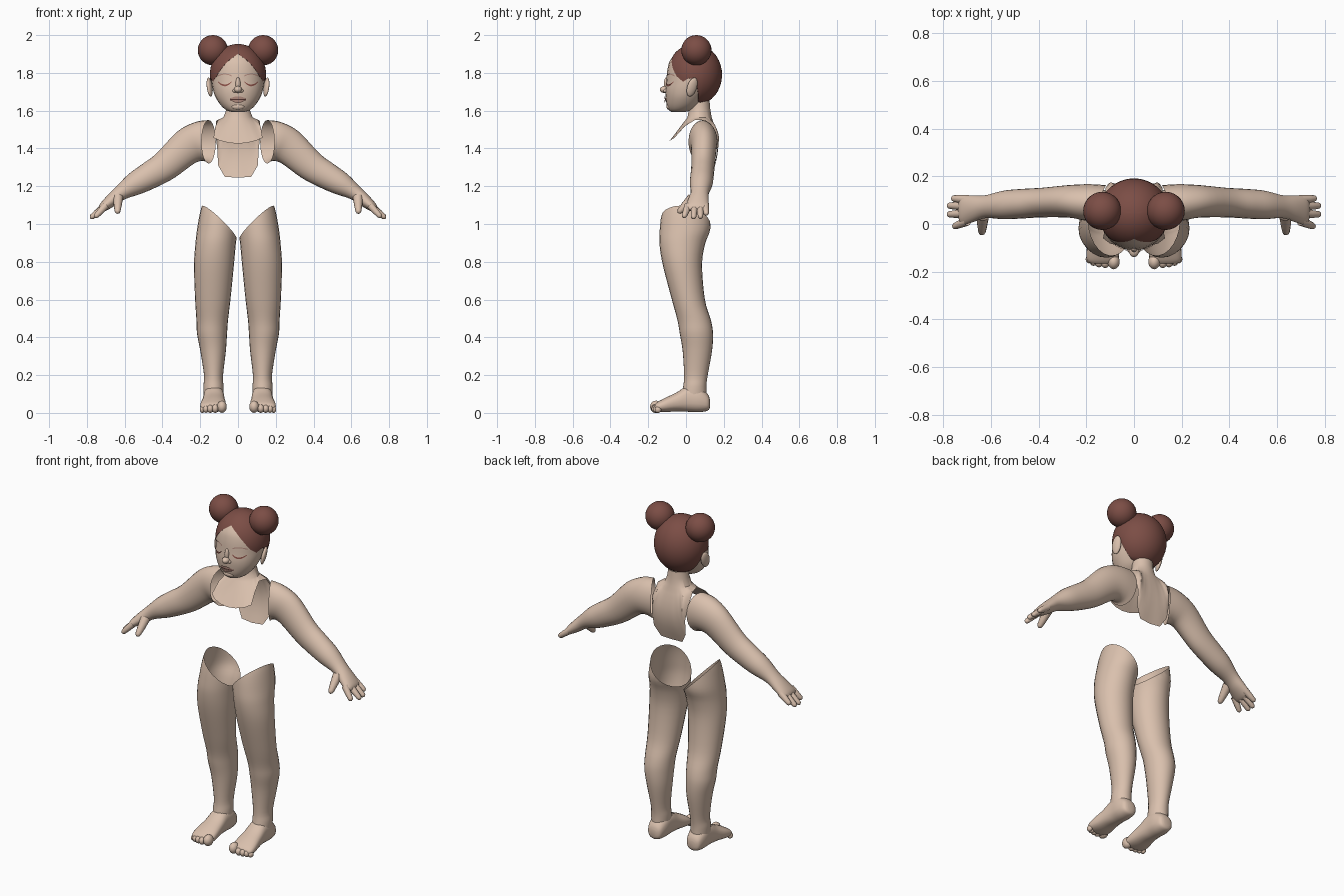
import bpy, bmesh, math
from mathutils import Vector, Matrix

if "Cube" in bpy.data.objects:
    bpy.data.objects.remove(bpy.data.objects["Cube"])


def material(name, rgb):
    m = bpy.data.materials.new(name)
    m.diffuse_color = (*rgb, 1)
    m.use_nodes = True
    m.node_tree.nodes["Principled BSDF"].inputs["Base Color"].default_value = m.diffuse_color
    return m


SKIN = material("skin", (0.70, 0.53, 0.42))
HAIR = material("hair_brown", (0.20, 0.075, 0.06))
LASH = material("lash_red_brown", (0.28, 0.09, 0.07))
LIP = material("lip", (0.46, 0.27, 0.22))
DARK = material("mouth_dark", (0.09, 0.035, 0.03))


def finish(name, bm, mat, angle=60):
    bmesh.ops.recalc_face_normals(bm, faces=bm.faces[:])
    me = bpy.data.meshes.new(name)
    bm.to_mesh(me)
    bm.free()
    me.materials.append(mat)
    ob = bpy.data.objects.new(name, me)
    bpy.context.collection.objects.link(ob)
    bpy.context.view_layer.objects.active = ob
    ob.select_set(True)
    bpy.ops.object.shade_smooth_by_angle(angle=math.radians(angle))
    ob.select_set(False)
    return ob


def smooth_rows(rows, n=4):
    """Catmull-Rom resampling of a list of number tuples."""
    out = []
    for i in range(len(rows) - 1):
        a, b, c, d = (rows[max(i - 1, 0)], rows[i], rows[i + 1], rows[min(i + 2, len(rows) - 1)])
        for k in range(n):
            t = k / n
            out.append(tuple(0.5 * (2 * q + (r - p) * t + (2 * p - 5 * q + 4 * r - s) * t * t
                                    + (3 * q - p - 3 * r + s) * t ** 3)
                             for p, q, r, s in zip(a, b, c, d)))
    return out + [rows[-1]]


def table(keys, x):
    for (x0, *a), (x1, *b) in zip(keys, keys[1:]):
        if x <= x1:
            t = max(0, (x - x0) / (x1 - x0))
            return [p + (q - p) * t for p, q in zip(a, b)]
    return keys[-1][1:]


def skin_rings(rings, closed=True, cap_start=False, cap_end=False):
    bm = bmesh.new()
    vs = [[bm.verts.new(p) for p in r] for r in rings]
    n = len(vs[0])
    for a, b in zip(vs, vs[1:]):
        for i in range(n if closed else n - 1):
            j = (i + 1) % n
            bm.faces.new((a[i], a[j], b[j], b[i]))
    if cap_start:
        bm.faces.new(vs[0])
    if cap_end:
        bm.faces.new(vs[-1])
    return bm


ANG = [2 * math.pi * i / 24 for i in range(24)]


def ball(name, loc, scale, mat, rot=(0, 0, 0), seg=20):
    bm = bmesh.new()
    bmesh.ops.create_uvsphere(bm, u_segments=seg, v_segments=seg * 2 // 3, radius=1)
    m = Matrix.Diagonal((*scale, 1))
    for axis, a in zip("XYZ", rot):
        m = Matrix.Rotation(a, 4, axis) @ m
    bm.transform(Matrix.Translation(loc) @ m)
    return finish(name, bm, mat)


def finger(name, a, b, r0, r1):
    """Rounded, tapered digit from a to b."""
    a, b = Vector(a), Vector(b)
    d = (b - a).normalized()
    u = d.orthogonal().normalized()
    v = d.cross(u)
    L = (b - a).length
    prof = [(0, r0), (0.5, (r0 + r1) / 2), (1 - r1 / L, r1), (1 - 0.4 * r1 / L, r1 * 0.8), (1, r1 * 0.25)]
    rings = [[a + d * L * t + (u * math.cos(q) + v * math.sin(q)) * r for q in ANG[::2]] for t, r in prof]
    finish(name, skin_rings(rings, cap_end=True), SKIN)


# Head: z, half width, front y, back y
HEAD = smooth_rows([(1.592, .03, -.075, -.01), (1.603, .062, -.09, .03), (1.63, .092, -.102, .07),
                    (1.67, .118, -.108, .10), (1.71, .132, -.110, .13), (1.755, .140, -.105, .16),
                    (1.82, .140, -.098, .17), (1.87, .122, -.082, .16), (1.92, .08, -.038, .12),
                    (1.94, .02, .02, .07)])
finish("head", skin_rings([[(w * math.sin(a), (f + b) / 2 + (f - b) / 2 * math.cos(a), z) for a in ANG]
                           for z, w, f, b in HEAD], cap_start=True, cap_end=True), SKIN)


def face_y(x, z):
    w, f, b = table(HEAD, z)
    return (f + b) / 2 + (f - b) / 2 * math.sqrt(max(0, 1 - (x / w) ** 2))


def face_strip(name, cx, hw, top, bottom, mat, lift):
    """Thin painted plate that follows the face."""
    rows = []
    for i in range(13):
        t = -1 + i / 6
        x = cx + hw * t
        rows.append([(x, face_y(x, z) - lift, z) for z in (top(t), bottom(t))])
    finish(name, skin_rings(rows, closed=False), mat)


# Face details
ball("nose", (0, -.114, 1.712), (.021, .025, .018), SKIN)
ball("nose_bridge", (0, -.104, 1.742), (.013, .013, .035), SKIN)
ball("chin", (0, -.088, 1.622), (.035, .016, .018), SKIN)
face_strip("upper_lip", 0, .042, lambda t: 1.664 + .012 * (1 - t * t), lambda t: 1.662, LIP, .007)
face_strip("lower_lip", 0, .038, lambda t: 1.656, lambda t: 1.655 - .014 * (1 - t * t), LIP, .008)
face_strip("mouth_line", 0, .043, lambda t: 1.664, lambda t: 1.655, DARK, .004)
for s, side in ((1, "left"), (-1, "right")):
    ball(side + "_nostril", (s * .017, -.108, 1.705), (.012, .012, .010), SKIN, seg=12)
    face_strip(side + "_lashes", s * .07, .036, lambda t: 1.739 + .016 * t * t,
               lambda t: 1.729 + .022 * t * t, LASH, .005)
    face_strip(side + "_brow", s * .07, .036, lambda t: 1.796 - .008 * t * t,
               lambda t: 1.791 - .010 * t * t, LIP, .003)
    ball(side + "_ear", (s * .150, .032, 1.725), (.013, .027, .052), SKIN, (-.25, s * .2, s * .35))
    ball(side + "_hair_bun", (s * .133, .055, 1.92), (.08, .08, .08), HAIR, seg=28)

# Hair cap: columns from the crown down to a hairline set by azimuth
LINE = [(0, 43), (20, 29), (35, 14), (50, -3), (65, -13), (78, -6), (88, -8), (96, -22), (106, -62), (180, -72)]
cols = []
for i in range(72):
    az = -180 + i * 5
    low = table(LINE, abs(az))[0]
    col = []
    for k in range(17):
        el = math.radians(89 + (low - 89) * k / 16)
        a = math.radians(az)
        col.append((.149 * math.cos(el) * math.sin(a), .045 - .146 * math.cos(el) * math.cos(a),
                    1.79 + .163 * math.sin(el)))
    # edge tucks in against the head
    x, y, z = col[-1]
    col.append((x * .93, .045 + (y - .045) * .93, z))
    cols.append(col)
finish("hair", skin_rings(list(zip(*cols)), cap_start=True), HAIR)

# Neck flowing into the chest bib and the open back panel
EDGE = [(0, 0, -.098, 1.425), (20, .05, -.095, 1.43), (40, .10, -.082, 1.443), (50, .13, -.06, 1.457),
        (70, .12, -.01, 1.515), (90, .105, .05, 1.552), (110, .115, .10, 1.548), (130, .12, .15, 1.48),
        (140, .11, .166, 1.40), (150, .105, .152, 1.31), (165, .07, .135, 1.25), (180, 0, .13, 1.245)]
cols = []
for i in range(72):
    deg = -180 + i * 5
    a = math.radians(deg)
    ex, ey, ez = table(EDGE, abs(deg))
    ex = math.copysign(ex, deg)
    sx, cy = math.sin(a), -math.cos(a)
    col = [(.058 * sx, .07 + .055 * cy, 1.65), (.060 * sx, .072 + .056 * cy, 1.61)]
    bx, by, bz = .077 * sx, .072 + .064 * cy, 1.565
    for k in range(9):
        t = k / 8
        col.append((bx + (ex - bx) * t ** (.6 if abs(deg) > 130 else 1),
                    by + (ey - by) * t + .035 * math.sin(math.pi * t) * max(0, cy), bz + (ez - bz) * t))
    cols.append(col)
finish("neck_chest_and_back", skin_rings(list(zip(*cols))), SKIN, 40)

# Arm: centre x, centre z, half thickness, centre y, half depth, tilt, opening skew
ARM = smooth_rows([(.155, 1.435, .115, .088, .075, 0, .5), (.205, 1.435, .106, .092, .075, 15, .2),
                   (.275, 1.405, .095, .095, .068, 32, 0), (.385, 1.308, .080, .09, .062, 38, 0),
                   (.47, 1.255, .072, .085, .062, 36, 0), (.545, 1.212, .062, .08, .06, 36, 0),
                   (.62, 1.165, .041, .073, .048, 38, 0), (.67, 1.125, .034, .065, .055, 40, 0),
                   (.715, 1.088, .024, .058, .062, 40, 0), (.73, 1.075, .012, .058, .05, 40, 0)])
# Leg: z, inner x, outer x, front y, back y
LEG = smooth_rows([(1.16, 0, .17, -.08, .10), (1.10, 0, .19, -.115, .125), (1.05, 0, .203, -.13, .13),
                   (.97, .002, .217, -.139, .128), (.89, .012, .226, -.14, .10), (.78, .022, .233, -.122, .085),
                   (.60, .04, .227, -.075, .10), (.49, .053, .22, -.045, .132), (.42, .058, .217, -.033, .143),
                   (.33, .064, .20, -.018, .138), (.20, .079, .18, -.01, .115), (.14, .077, .183, -.015, .108),
                   (.07, .08, .18, -.03, .11)])
# Foot: y, centre x, half width, bottom z, top z
FOOT = smooth_rows([(.127, .128, .02, .03, .07), (.115, .128, .042, .012, .10), (.07, .128, .054, .004, .14),
                    (.01, .128, .055, .006, .145), (-.05, .129, .06, .008, .108), (-.11, .131, .068, .004, .08),
                    (-.15, .132, .066, .006, .058), (-.165, .132, .05, .012, .045)])

for s, side in ((1, "left"), (-1, "right")):
    rings = []
    for cx, cz, h, cy, d, tilt, skew in ARM:
        q = math.radians(tilt)
        rings.append([(s * (cx + h * math.cos(a) * math.sin(q) - skew * d * math.sin(a)),
                       cy + d * math.sin(a), cz + h * math.cos(a) * math.cos(q)) for a in ANG])
    finish(side + "_arm", skin_rings(rings, cap_end=True), SKIN)

    # Fingers and thumb
    for i, (y0, y1, x1, z1) in enumerate([(.012, -.012, .758, 1.035), (.045, .04, .782, 1.03),
                                          (.075, .077, .782, 1.032), (.102, .108, .765, 1.05)]):
        finger(f"{side}_finger_{i + 1}", (s * .70, y0, 1.098), (s * x1, y1, z1), .02, .014)
    finger(side + "_thumb", (s * .635, .035, 1.14), (s * .638, -.042, 1.058), .027, .016)

    # Leg shell, cut open along the slanted hip line
    bm = skin_rings([[(s * ((i + o) / 2 + (o - i) / 2 * math.cos(a)), (f + b) / 2 + (b - f) / 2 * math.sin(a), z)
                      for a in ANG] for z, i, o, f, b in LEG])
    bmesh.ops.bisect_plane(bm, geom=bm.verts[:] + bm.edges[:] + bm.faces[:], plane_co=(s * .18, 0, 1.085),
                           plane_no=(-s * .95, .2, 1), clear_outer=True)
    finish(side + "_leg", bm, SKIN)

    # Foot and toes
    rings = []
    for y, cx, w, lo, hi in FOOT:
        rings.append([(s * (cx + w * math.cos(a)), y,
                       (lo + hi) / 2 + (hi - lo) / 2 * math.copysign(abs(math.sin(a)) ** .75, math.sin(a)))
                      for a in ANG])
    finish(side + "_foot", skin_rings(rings, cap_start=True, cap_end=True), SKIN)
    for i, (x, y, r) in enumerate([(.085, -.158, .026), (.121, -.163, .018), (.147, -.161, .017),
                                   (.170, -.156, .016), (.189, -.148, .014)]):
        ball(f"{side}_toe_{i + 1}", (s * x, y, r * 1.25), (r, r * 1.25, r * 1.25), SKIN, seg=14)
